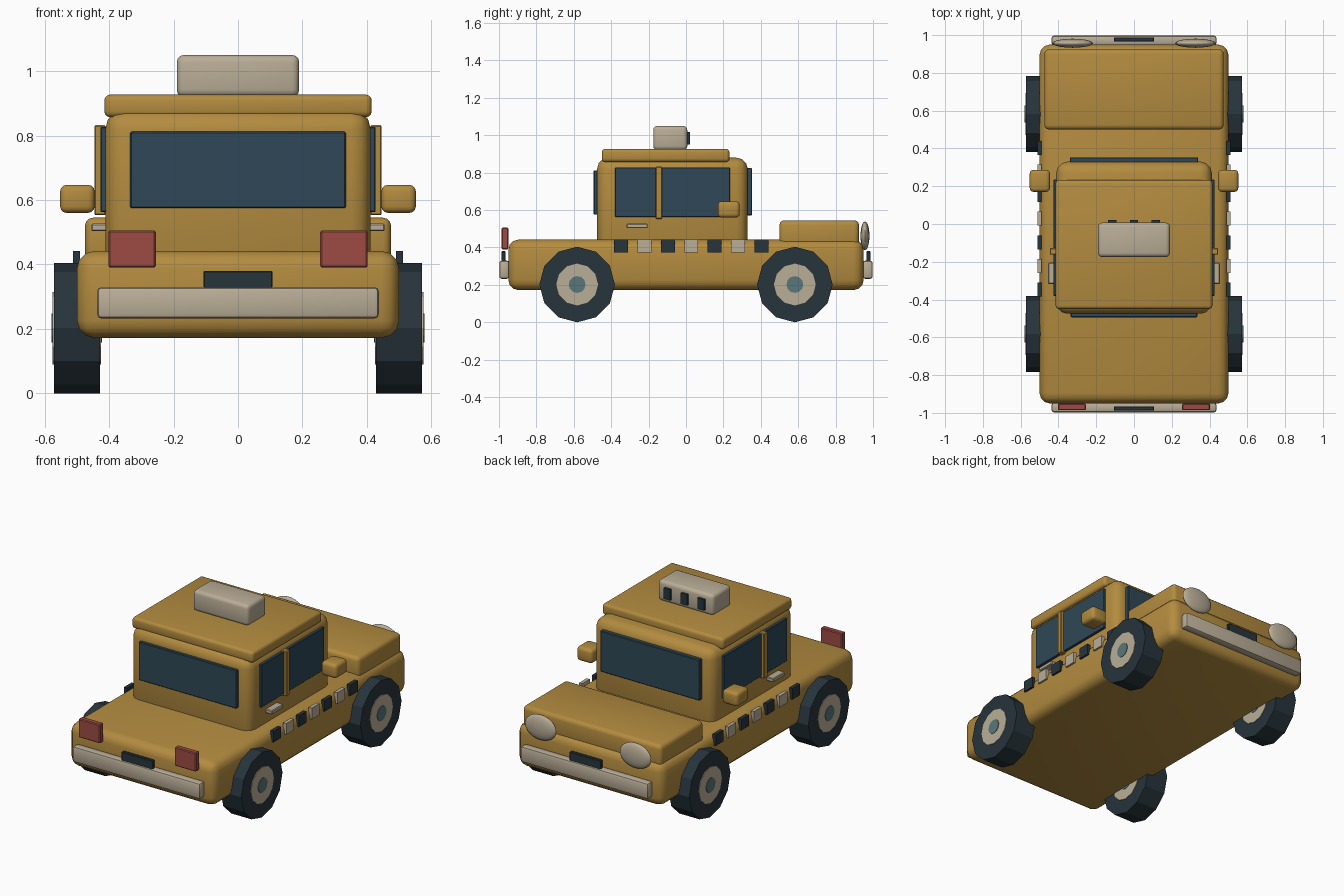
import bpy, bmesh, math
from mathutils import Matrix, Vector

if "Cube" in bpy.data.objects:
    bpy.data.objects.remove(bpy.data.objects["Cube"])


def material(name, rgb):
    m = bpy.data.materials.new(name)
    m.diffuse_color = (*rgb, 1)
    m.use_nodes = True
    m.node_tree.nodes["Principled BSDF"].inputs["Base Color"].default_value = m.diffuse_color
    return m


GOLD = material("gold_paint", (0.45, 0.26, 0.05))
CREAM = material("cream", (0.49, 0.42, 0.31))
DARK = material("dark_rubber", (0.02, 0.035, 0.045))
GLASS = material("glass", (0.028, 0.065, 0.095))
RED = material("red", (0.34, 0.07, 0.06))
TEAL = material("teal", (0.10, 0.18, 0.20))


def finish(name, bm, mat, smooth=None):
    bmesh.ops.recalc_face_normals(bm, faces=bm.faces)
    me = bpy.data.meshes.new(name)
    bm.to_mesh(me)
    bm.free()
    me.materials.append(mat)
    ob = bpy.data.objects.new(name, me)
    bpy.context.collection.objects.link(ob)
    if smooth:
        bpy.ops.object.select_all(action='DESELECT')
        ob.select_set(True)
        bpy.context.view_layer.objects.active = ob
        bpy.ops.object.shade_smooth_by_angle(angle=math.radians(smooth))
    return ob


def box(name, x, y, z, mat, bevel=0.0, seg=3):
    """Box given by its (min, max) range on each axis, with rounded edges."""
    size = Vector((x[1] - x[0], y[1] - y[0], z[1] - z[0]))
    mid = Vector((x[0] + x[1], y[0] + y[1], z[0] + z[1])) / 2
    bm = bmesh.new()
    bmesh.ops.create_cube(bm, size=1, matrix=Matrix.Translation(mid) @ Matrix.Diagonal((*size, 1)))
    if bevel:
        bmesh.ops.bevel(bm, geom=bm.edges[:], offset=bevel, segments=seg,
                        profile=0.5, affect='EDGES')
    return finish(name, bm, mat, 35 if bevel else None)


def side_box(name, s, x, y, z, mat, bevel=0.0, seg=2):
    """Box on the right (s=1) or left (s=-1) side."""
    return box(name, sorted((s * x[0], s * x[1])), y, z, mat, bevel, seg)


def disc(name, x, y, z, radius, depth, mat):
    """Twelve-sided disc with its axle along x."""
    bm = bmesh.new()
    bmesh.ops.create_cone(bm, cap_ends=True, segments=12, radius1=radius, radius2=radius, depth=depth,
                          matrix=Matrix.Translation((x, y, z)) @ Matrix.Rotation(math.pi / 2, 4, 'Y'))
    return finish(name, bm, mat)


# Bodywork
box("body", (-0.5, 0.5), (-0.95, 0.95), (0.172, 0.442), GOLD, 0.055)
box("hood", (-0.475, 0.475), (0.5, 0.925), (0.40, 0.545), GOLD, 0.025)
box("cabin", (-0.412, 0.412), (-0.475, 0.33), (0.37, 0.88), GOLD, 0.06)
box("roof", (-0.415, 0.415), (-0.45, 0.232), (0.857, 0.927), GOLD, 0.018)

# Roof sign with marks on one face
box("roof_sign", (-0.19, 0.19), (-0.175, 0.007), (0.92, 1.05), CREAM, 0.022)
for x in (-0.115, 0, 0.115):
    box("sign_mark", (x - 0.022, x + 0.022), (-0.01, 0.022), (0.95, 1.017), DARK)

# End windows
box("windscreen", (-0.34, 0.34), (0.32, 0.353), (0.572, 0.825), GLASS, 0.004, 1)
box("rear_window", (-0.335, 0.335), (-0.494, -0.46), (0.575, 0.812), GLASS, 0.004, 1)

# Bumpers and plates at both ends
for e in (-1, 1):
    box("bumper", (-0.437, 0.437), sorted((e * 0.945, e * 0.998)), (0.232, 0.33), CREAM, 0.014, 2)
    box("plate", (-0.107, 0.107), sorted((e * 0.965, e * 0.987)), (0.29, 0.38), DARK, 0.003, 1)

for s in (-1, 1):
    # Side glass, pillar, mirror and handle
    side_box("side_window", s, (0.40, 0.427), (-0.38, 0.235), (0.563, 0.827), GLASS, 0.003, 1)
    side_box("pillar", s, (0.41, 0.446), (-0.162, -0.128), (0.553, 0.832), GOLD, 0.004, 1)
    side_box("mirror", s, (0.445, 0.552), (0.17, 0.287), (0.56, 0.647), GOLD, 0.02, 3)
    side_box("door_handle", s, (0.405, 0.455), (-0.317, -0.205), (0.503, 0.527), CREAM, 0.004, 1)

    # Checker stripe
    for i in range(7):
        y = -0.347 + 0.125 * i
        side_box("checker", s, (0.49, 0.512), (y - 0.037, y + 0.037), (0.373, 0.442),
                 CREAM if i % 2 else DARK)

    # Lamps
    side_box("tail_light", s, (0.255, 0.402), (-0.986, -0.95), (0.39, 0.506), RED, 0.005, 1)
    bm = bmesh.new()
    bmesh.ops.create_uvsphere(bm, u_segments=20, v_segments=12, radius=1,
                              matrix=Matrix.Translation((s * 0.325, 0.957, 0.462))
                              @ Matrix.Diagonal((0.107, 0.024, 0.077, 1)))
    finish("headlight", bm, CREAM, 60)

    # Wheels, hubs showing on both faces
    for y in (-0.582, 0.582):
        disc("tyre", s * 0.5, y, 0.202, 0.202, 0.142, DARK)
        disc("hub", s * 0.5, y, 0.202, 0.112, 0.15, CREAM)
        disc("hub_cap", s * 0.5, y, 0.202, 0.045, 0.157, TEAL)
